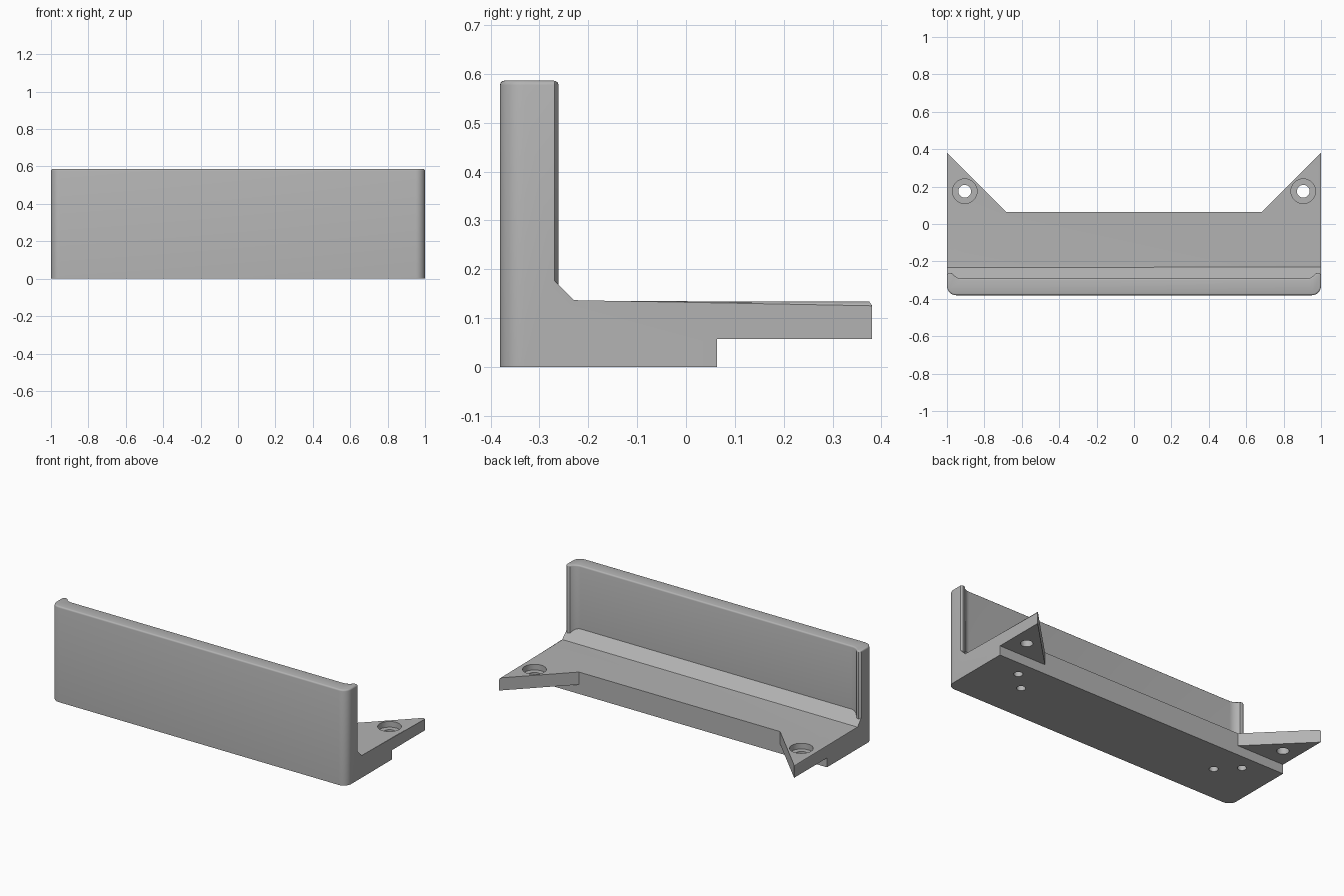
import bpy, bmesh
from math import sin, cos, radians
from mathutils import Matrix, Vector

if "Cube" in bpy.data.objects:
    bpy.data.objects.remove(bpy.data.objects["Cube"], do_unlink=True)

FRONT, INNER, BACK, TIP = -0.381, -0.292, 0.063, 0.381
FLOOR, TOP, UNDER = 0.134, 0.586, 0.057


def prism(name, points, vector):
    """Extrude a closed loop of 3D points along a vector."""
    bm = bmesh.new()
    face = bm.faces.new([bm.verts.new(p) for p in points])
    ext = bmesh.ops.extrude_face_region(bm, geom=[face])
    moved = [v for v in ext["geom"] if isinstance(v, bmesh.types.BMVert)]
    bmesh.ops.translate(bm, verts=moved, vec=Vector(vector))
    bmesh.ops.recalc_face_normals(bm, faces=bm.faces)
    mesh = bpy.data.meshes.new(name)
    bm.to_mesh(mesh)
    bm.free()
    obj = bpy.data.objects.new(name, mesh)
    bpy.context.collection.objects.link(obj)
    return obj


def cylinder(name, x, y, z0, z1, radius):
    ring = [(x + radius * cos(radians(a)), y + radius * sin(radians(a)), z0)
            for a in range(0, 360, 10)]
    return prism(name, ring, (0, 0, z1 - z0))


def subtract(target, cutter):
    """Cut one object from another and discard the cutter."""
    mod = target.modifiers.new("cut", "BOOLEAN")
    mod.operation, mod.solver, mod.object = "DIFFERENCE", "EXACT", cutter
    cutter.hide_render = True
    bpy.context.view_layer.objects.active = target
    bpy.ops.object.modifier_apply(modifier=mod.name)
    bpy.data.objects.remove(cutter, do_unlink=True)


def arc(cx, cy, r, a0, a1, steps):
    return [(cx + r * cos(radians(a0 + (a1 - a0) * i / steps)),
             cy + r * sin(radians(a0 + (a1 - a0) * i / steps)))
            for i in range(steps + 1)]


def mirrored(half):
    """Close a right-hand outline with its mirror image."""
    return half + [(-x, y) for x, y in reversed(half)]


# Solid block: rounded front corners and two pointed rear ears
half = arc(0.95, FRONT + 0.05, 0.05, -90, 0, 8) + [(1, TIP), (0.682, BACK)]
bracket = prism("ledge_bracket", [(x, y, 0) for x, y in mirrored(half)], (0, 0, TOP))

# Space behind the wall, with curled lips at the wall ends
half = arc(0.92, INNER + 0.06, 0.06, -90, -32, 6)
half += [(0.988, -0.261), (1.1, -0.335), (1.1, 0.6)]
pocket = prism("pocket_cutter", [(x, y, FLOOR) for x, y in mirrored(half)], (0, 0, 1))

# Sloped fillet left standing between wall and floor
slope = [(-0.207, FLOOR - 0.02), (-0.427, FLOOR + 0.2), (-0.427, FLOOR - 0.02)]
subtract(pocket, prism("fillet_cutter", [(-1.3, y, z) for y, z in slope], (2.6, 0, 0)))
subtract(bracket, pocket)

# Step below the ears
step = [(BACK, -0.1), (0.6, -0.1), (0.6, UNDER), (BACK, UNDER)]
subtract(bracket, prism("step_cutter", [(-1.3, y, z) for y, z in step], (2.6, 0, 0)))

# Counterbored ear holes and blind holes in the underside
for side in (-1, 1):
    x = side * 0.905
    subtract(bracket, cylinder("bore_cutter", x, 0.175, FLOOR - 0.035, 0.3, 0.066))
    subtract(bracket, cylinder("hole_cutter", x, 0.175, -0.1, 0.3, 0.034))
    for hx, hy in ((0.79, -0.033), (0.68, -0.14)):
        subtract(bracket, cylinder("blind_cutter", side * hx, hy, -0.1, 0.09, 0.025))

# Soften the wall's top rim and the outer edges of the floor
bm = bmesh.new()
bm.from_mesh(bracket.data)
bmesh.ops.remove_doubles(bm, verts=bm.verts, dist=0.0001)


def is_soft(edge):
    a, b = (v.co for v in edge.verts)
    if len(edge.link_faces) != 2 or edge.calc_face_angle() < 0.3:
        return False
    rim = min(a.z, b.z) > TOP - 0.001
    floor = all(abs(p.z - FLOOR) < 0.001 and abs(p.x) > 0.999 for p in (a, b))
    return rim or floor


bmesh.ops.bevel(bm, geom=[e for e in bm.edges if is_soft(e)], offset=0.009,
                offset_type="OFFSET", segments=3, profile=0.5,
                affect="EDGES", clamp_overlap=False)
bm.to_mesh(bracket.data)
bm.free()

# Single grey colour
grey = bpy.data.materials.new("plain_grey")
grey.use_nodes = True
colour = (0.45, 0.45, 0.45, 1)
grey.diffuse_color = colour
grey.node_tree.nodes["Principled BSDF"].inputs["Base Color"].default_value = colour
bracket.data.materials.clear()
bracket.data.materials.append(grey)
for poly in bracket.data.polygons:
    poly.material_index = 0

# Smooth rounded surfaces while keeping edges sharp
bpy.ops.object.select_all(action="DESELECT")
bracket.select_set(True)
bpy.context.view_layer.objects.active = bracket
bpy.ops.object.shade_smooth_by_angle(angle=radians(31))
